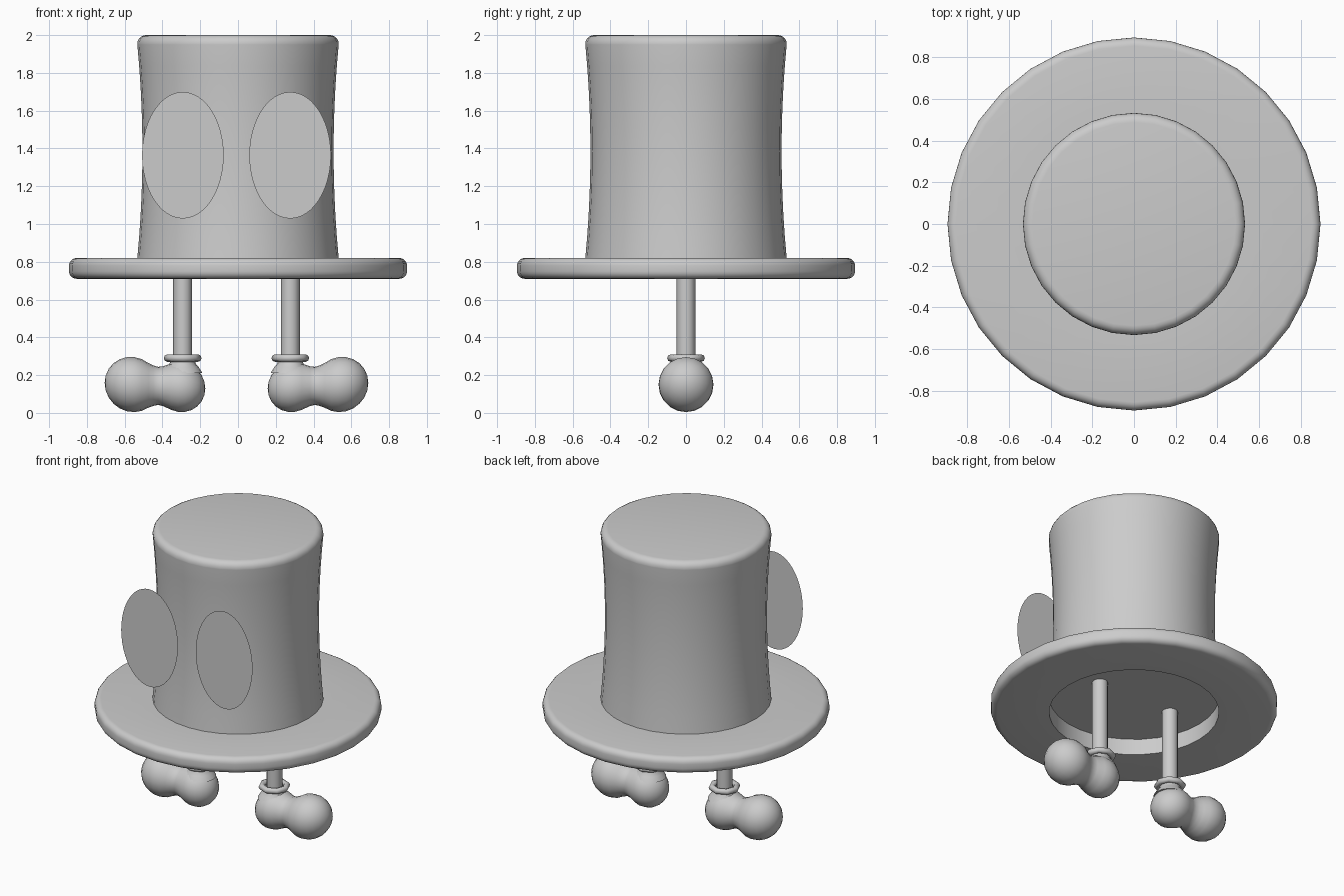
import bpy, bmesh
from math import sin, cos, pi

if "Cube" in bpy.data.objects:
    bpy.data.objects.remove(bpy.data.objects["Cube"])

MID = -0.008  # plane the paired parts are mirrored about


def finish(name, bm, mirror=False, angle=40):
    bmesh.ops.remove_doubles(bm, verts=bm.verts, dist=1e-5)
    bmesh.ops.recalc_face_normals(bm, faces=bm.faces)
    me = bpy.data.meshes.new(name)
    bm.to_mesh(me)
    bm.free()
    ob = bpy.data.objects.new(name, me)
    bpy.context.collection.objects.link(ob)
    bpy.ops.object.select_all(action='DESELECT')
    ob.select_set(True)
    bpy.context.view_layer.objects.active = ob
    bpy.ops.object.shade_smooth_by_angle(angle=angle * pi / 180)
    if mirror:
        ob.location.x = MID
        ob.modifiers.new("mirror", 'MIRROR')
    return ob


def lathe(profile, sides, place=lambda a, b, h: (a, b, h), closed=False, caps=True):
    """Revolve (radius, height) points; place() maps them into the model."""
    bm = bmesh.new()
    rings = []
    for r, h in profile:
        rings.append([bm.verts.new(place(r * cos(2 * pi * i / sides), r * sin(2 * pi * i / sides), h))
                      for i in range(sides)])
    pairs = list(zip(rings, rings[1:]))
    if closed:
        pairs.append((rings[-1], rings[0]))
    elif caps:
        bm.faces.new(rings[0])
        bm.faces.new(rings[-1])
    for a, b in pairs:
        for i in range(sides):
            j = (i + 1) % sides
            bm.faces.new((a[i], a[j], b[j], b[i]))
    return bm


def arc(cx, cz, r, start, end, n=5):
    return [(cx + r * cos(start + (end - start) * i / n), cz + r * sin(start + (end - start) * i / n))
            for i in range(n + 1)]


# Crown: waisted wall with a rounded top edge
wall = [(0.506 + 0.027 * (2 * i / 10 - 1) ** 2, 0.82 + 1.13 * i / 10) for i in range(11)]
finish("crown", lathe(wall + arc(0.488, 1.955, 0.045, 0, pi / 2), 32))

# Brim: thick ring with a rounded rim and an open centre
rim = arc(0.855, 0.75, 0.04, -pi / 2, 0) + arc(0.855, 0.78, 0.04, 0, pi / 2)
finish("brim", lathe([(0.53, 0.71)] + rim + [(0.53, 0.82)], 32, closed=True))

# Eyes: flat ovals just in front of the crown
bm = bmesh.new()
bm.faces.new([bm.verts.new((0.284 + 0.216 * cos(2 * pi * i / 48), -0.545, 1.364 + 0.335 * sin(2 * pi * i / 48)))
              for i in range(48)])
finish("eyes", bm, mirror=True)


def at_leg(a, b, h):
    return (0.285 + a, b, h)


# Legs, ankle rings and the flared necks joining the feet
finish("legs", lathe([(0.05, 0.26), (0.05, 0.82)], 12, at_leg), mirror=True)
finish("ankle_rings", lathe(arc(0.08, 0.29, 0.02, 0, 2 * pi, 8)[:-1], 8, at_leg, closed=True),
       mirror=True, angle=60)
finish("ankle_necks", lathe([(0.105, 0.21), (0.085, 0.242), (0.07, 0.258), (0.065, 0.28)], 16, at_leg),
       mirror=True, angle=60)


# Feet: a peanut shape revolved about a nearly level axis
heel = [(r, h) for h, r in arc(0.297, 0, 0.132, pi, pi * 0.38, 7)]
waist = [(0.105, 0.39), (0.101, 0.415), (0.107, 0.44)]
toe = [(r, h) for h, r in arc(0.552, 0, 0.146, pi * 0.7, 0, 8)]
finish("feet", lathe(heel + waist + toe, 20, lambda a, b, h: (h, a, 0.136 + 0.055 * (h - 0.29) + b)),
       mirror=True, angle=60)
